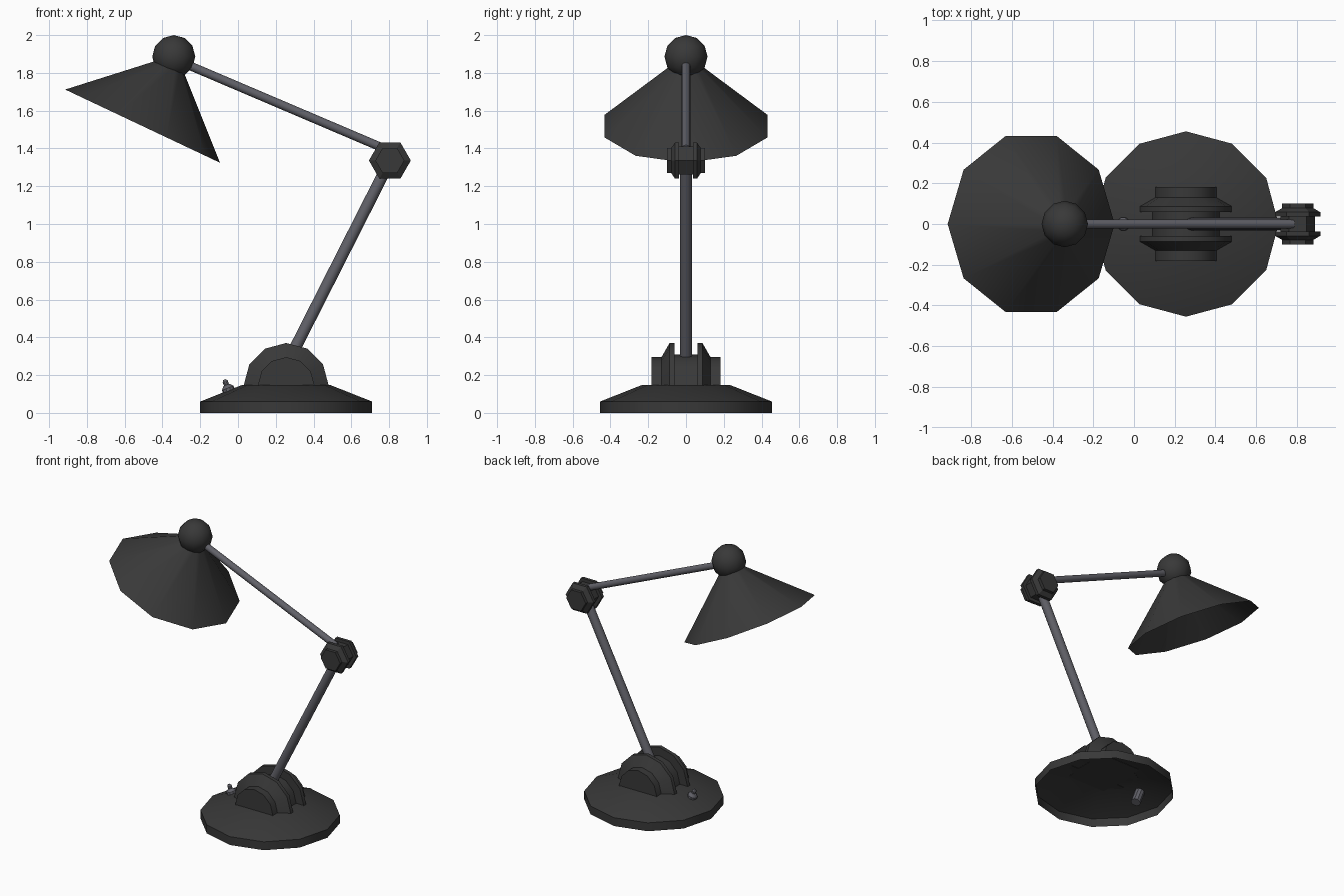
import bpy, bmesh, math
from mathutils import Matrix, Vector

if "Cube" in bpy.data.objects:
    bpy.data.objects.remove(bpy.data.objects["Cube"])


def material(name, color):
    m = bpy.data.materials.new(name)
    m.diffuse_color = color
    m.use_nodes = True
    m.node_tree.nodes["Principled BSDF"].inputs["Base Color"].default_value = m.diffuse_color
    return m


BLACK = material("black_enamel", (0.04, 0.04, 0.04, 1))
METAL = material("grey_metal", (0.12, 0.12, 0.14, 1))


def finish(obj, mat):
    obj.data.materials.append(mat)
    bpy.ops.object.select_all(action='DESELECT')
    obj.select_set(True)
    bpy.context.view_layer.objects.active = obj
    bpy.ops.object.shade_smooth_by_angle(angle=math.radians(31))
    return obj


def lathe(name, profile, sides, matrix, mat, half=False, cap_start=True, cap_end=True):
    """Revolve (radius, height) pairs around local z; half gives a flat-bottomed half turn."""
    bm = bmesh.new()
    count = sides // 2 + 1 if half else sides
    rings = [[bm.verts.new((r * math.cos(2 * math.pi * i / sides),
                            r * math.sin(2 * math.pi * i / sides), h))
              for i in range(count)] for r, h in profile]
    for a, b in zip(rings, rings[1:]):
        for i in range(count - 1 if half else count):
            j = (i + 1) % count
            bm.faces.new((a[i], a[j], b[j], b[i]))
    if cap_start:
        bm.faces.new(rings[0][::-1])
    if cap_end:
        bm.faces.new(rings[-1])
    if half:
        bm.faces.new([r[0] for r in rings] + [r[-1] for r in reversed(rings)])
    bmesh.ops.recalc_face_normals(bm, faces=bm.faces)
    mesh = bpy.data.meshes.new(name)
    bm.to_mesh(mesh)
    bm.free()
    obj = bpy.data.objects.new(name, mesh)
    bpy.context.collection.objects.link(obj)
    obj.matrix_world = matrix
    return finish(obj, mat)


def mirrored(profile):
    """Reflect a half profile so the part is symmetric about its middle."""
    return [(r, -h) for r, h in reversed(profile)] + profile


def rod(name, start, end, radius):
    start, end = Vector(start), Vector(end)
    d = end - start
    m = Matrix.Translation(start) @ d.to_track_quat('Z', 'Y').to_matrix().to_4x4()
    return lathe(name, [(radius, 0), (radius, d.length)], 12, m, METAL)


move = Matrix.Translation
sideways = Matrix.Rotation(math.pi / 2, 4, 'X')

# Hollow weighted base
lathe("base", [(0.455, 0), (0.455, 0.06), (0.235, 0.147)], 12,
      move((0.255, 0, 0)), BLACK, cap_start=False)

# Half-round grooved bracket on the base
lathe("base_bracket", mirrored([(0.165, 0.06), (0.225, 0.06), (0.225, 0.087),
                                (0.15, 0.13), (0.15, 0.182)]), 12,
      move((0.255, 0, 0.145)) @ sideways, BLACK, half=True)

# Toggle switch, passing through the sloping base
lathe("switch", [(0.033, -0.1), (0.033, 0.012), (0.02, 0.028), (0.014, 0.03),
                 (0.014, 0.05), (0.008, 0.06)], 10,
      move((-0.05, 0, 0.12)) @ Matrix.Rotation(math.radians(-21), 4, 'Y'), METAL)

# Arms
rod("lower_arm", (0.255, 0, 0.25), (0.80, 0, 1.325), 0.031)
rod("upper_arm", (0.78, 0, 1.397), (-0.34, 0, 1.874), 0.023)

# Hexagonal grooved elbow
lathe("elbow_joint", mirrored([(0.085, 0.036), (0.111, 0.036), (0.111, 0.058),
                               (0.077, 0.078), (0.077, 0.1)]), 6,
      move((0.804, 0, 1.336)) @ sideways, BLACK)

# Hollow ten-sided shade, tilted
lathe("shade", [(0.4535, 0), (0.06, 0.365)], 10,
      move((-0.505, 0, 1.518)) @ Matrix.Rotation(math.radians(25.3), 4, 'Y'),
      BLACK, cap_start=False)

# Ball joint above the shade
bpy.ops.mesh.primitive_uv_sphere_add(segments=12, ring_count=6, radius=0.114,
                                     location=(-0.34, 0, 1.886))
ball = bpy.context.object
ball.name = "shade_ball_joint"
finish(ball, BLACK)
